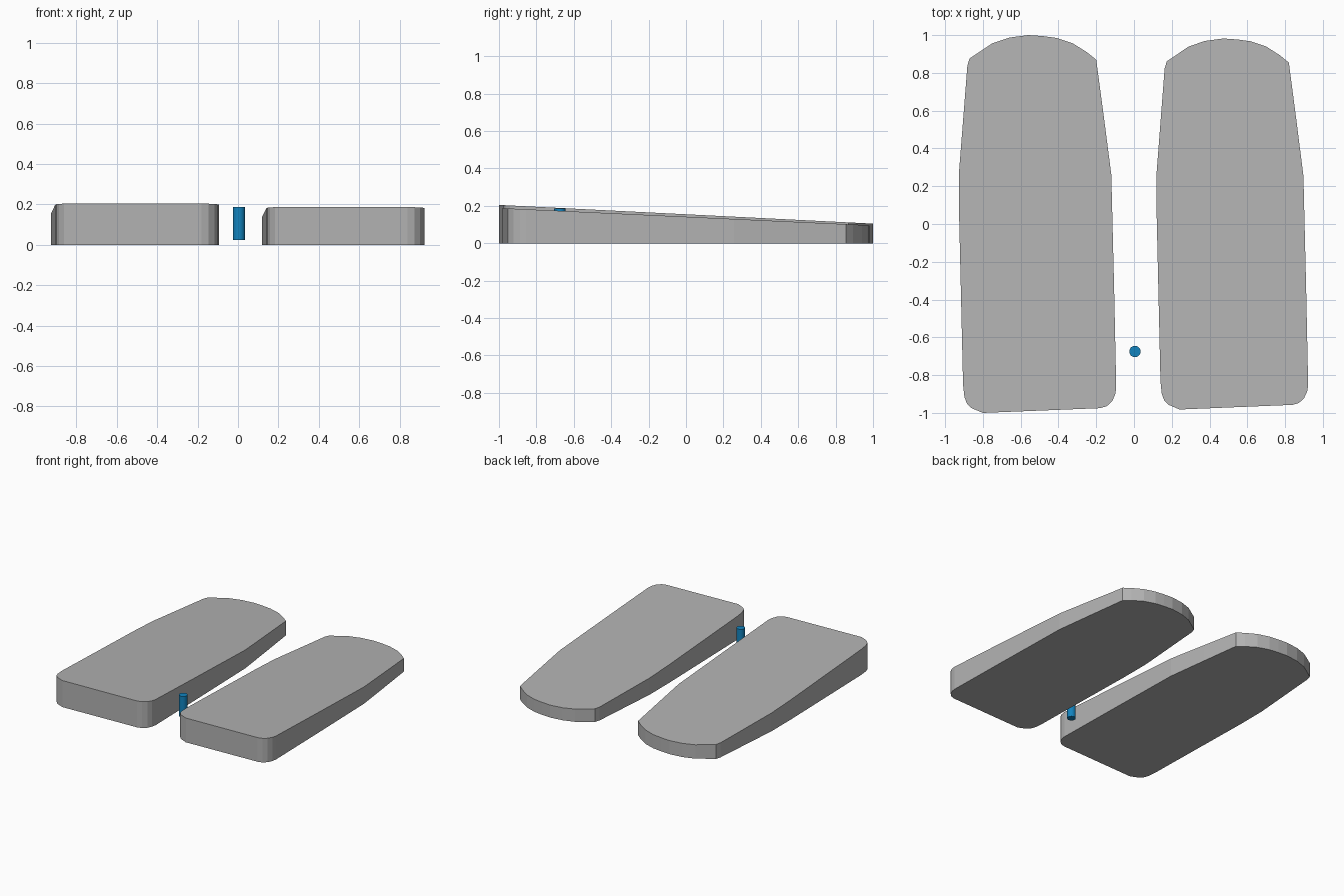
import bpy, bmesh, math

if "Cube" in bpy.data.objects:
    bpy.data.objects.remove(bpy.data.objects["Cube"])


def material(name, rgb):
    m = bpy.data.materials.new(name)
    m.diffuse_color = (*rgb, 1)
    m.use_nodes = True
    m.node_tree.nodes["Principled BSDF"].inputs["Base Color"].default_value = m.diffuse_color
    return m


grey = material("grey", (0.45, 0.45, 0.45))
blue = material("blue", (0.006, 0.23, 0.52))

# Slab outline seen from above, anticlockwise from the front left corner
OUTLINE = [
    (-0.80, -1.0), (-0.18, -0.975), (-0.145, -0.965), (-0.117, -0.94), (-0.10, -0.905),
    (-0.094, -0.87), (-0.105, -0.35), (-0.12, 0.26), (-0.16, 0.57), (-0.20, 0.87),
    (-0.25, 0.91), (-0.325, 0.957), (-0.41, 0.985), (-0.485, 0.995), (-0.56, 1.0),
    (-0.66, 0.987), (-0.75, 0.957), (-0.87, 0.877), (-0.882, 0.84),
    (-0.926, 0.28), (-0.926, 0.05), (-0.905, -0.85), (-0.898, -0.915),
    (-0.885, -0.95), (-0.86, -0.975),
]
CENTRE_X = -0.51


def wedge_slab(name, x, scale):
    """Flat-bottomed slab whose top slopes down towards the back."""
    sx, sy, sz = scale
    bm = bmesh.new()
    bottom, top = [], []
    for px, py in OUTLINE:
        vx, vy = x + (px - CENTRE_X) * sx, py * sy
        bottom.append(bm.verts.new((vx, vy, 0)))
        top.append(bm.verts.new((vx, vy, (0.155 - 0.05 * py) * sz)))
    bm.faces.new(reversed(bottom))
    bm.faces.new(top)
    n = len(OUTLINE)
    for i in range(n):
        j = (i + 1) % n
        bm.faces.new((bottom[i], bottom[j], top[j], top[i]))
    mesh = bpy.data.meshes.new(name)
    bm.to_mesh(mesh)
    bm.free()
    mesh.materials.append(grey)
    obj = bpy.data.objects.new(name, mesh)
    bpy.context.collection.objects.link(obj)


# Two sloping slabs, the right one slightly smaller
wedge_slab("left_slab", CENTRE_X, (1, 1, 1))
wedge_slab("right_slab", 0.521, (0.964, 0.982, 0.915))

# Small upright pin floating between the slabs
bpy.ops.mesh.primitive_cylinder_add(vertices=32, radius=0.03, depth=0.162,
                                    location=(0.005, -0.675, 0.106))
pin = bpy.context.object
pin.name = "pin"
pin.data.materials.append(blue)
bpy.ops.object.shade_smooth_by_angle(angle=math.radians(30))
